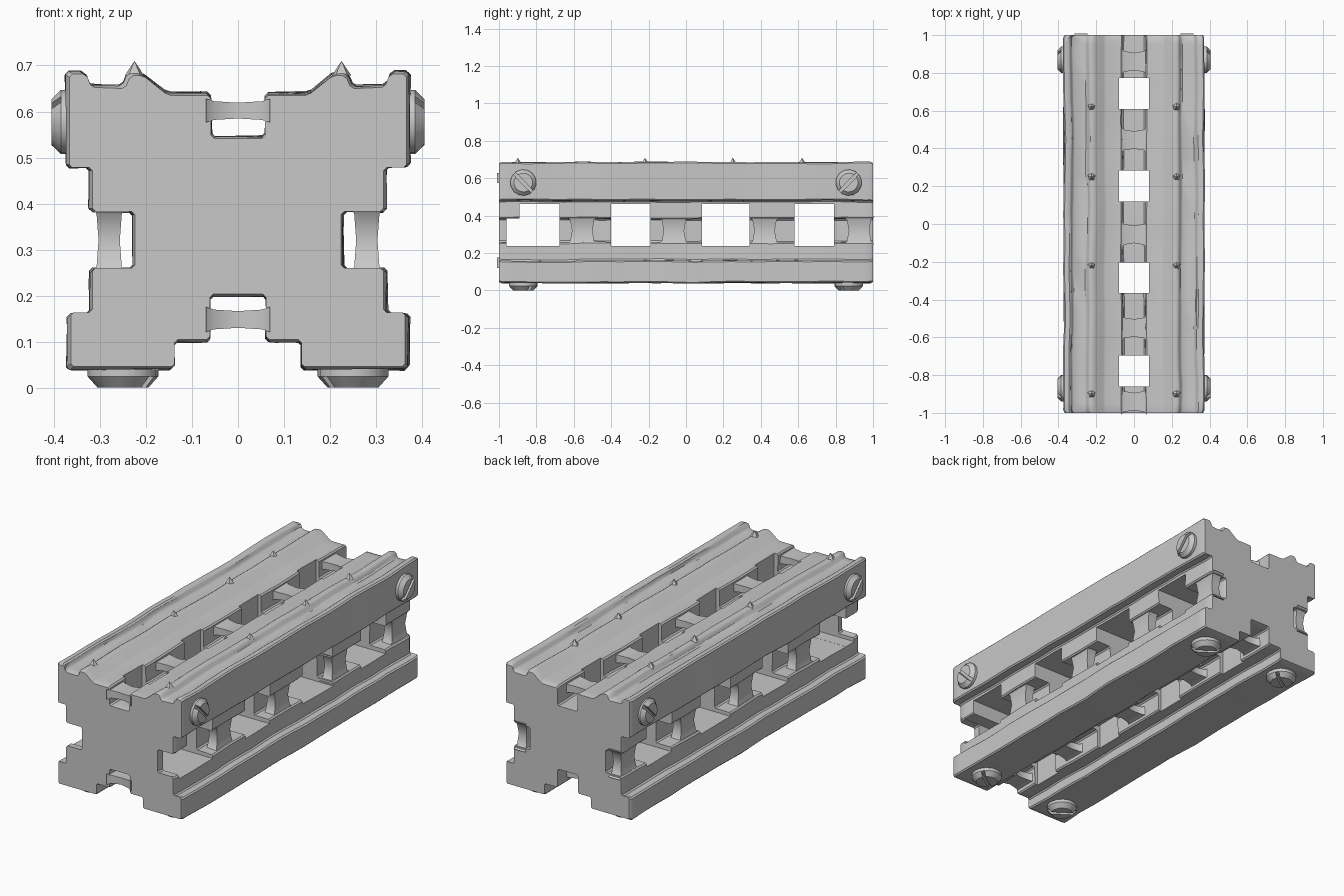
import bpy, bmesh, math
from mathutils import Matrix, Vector, noise

if "Cube" in bpy.data.objects:
    bpy.data.objects.remove(bpy.data.objects["Cube"])

# One worn grey finish
GREY = (0.58, 0.58, 0.58, 1)
mat = bpy.data.materials.new("worn grey")
mat.use_nodes = True
mat.diffuse_color = GREY
mat.node_tree.nodes["Principled BSDF"].inputs["Base Color"].default_value = GREY


def finish(name, bm):
    bmesh.ops.recalc_face_normals(bm, faces=bm.faces)
    me = bpy.data.meshes.new(name)
    bm.to_mesh(me)
    bm.free()
    me.materials.append(mat)
    ob = bpy.data.objects.new(name, me)
    bpy.context.collection.objects.link(ob)
    return ob


def activate(ob):
    bpy.ops.object.select_all(action='DESELECT')
    ob.select_set(True)
    bpy.context.view_layer.objects.active = ob


def smooth(ob, angle=35):
    activate(ob)
    bpy.ops.object.shade_smooth_by_angle(angle=math.radians(angle))


def loft(bm, rings):
    """Skin closed rings of points and cap both ends."""
    loops = [[bm.verts.new(p) for p in r] for r in rings]
    n = len(loops[0])
    for a, b in zip(loops, loops[1:]):
        for i in range(n):
            j = (i + 1) % n
            bm.faces.new((a[i], a[j], b[j], b[i]))
    bm.faces.new(loops[0])
    bm.faces.new(loops[-1][::-1])


def chamfer(points, r):
    """Cut every corner of a closed outline."""
    out = []
    for i, p in enumerate(points):
        p = Vector(p)
        for q in (points[i - 1], points[(i + 1) % len(points)]):
            out.append(p + (Vector(q) - p).normalized() * r)
    return out


# Body: cross-section of four rails around a core, run along y
half = [(.062, .2), (.062, .1), (.14, .1), (.14, .04), (.37, .04), (.37, .16),
        (.322, .16), (.322, .258), (.228, .258), (.228, .383), (.322, .383),
        (.322, .48), (.373, .48), (.373, .687), (.335, .687), (.325, .658),
        (.25, .655), (.238, .684), (.21, .684), (.155, .64), (.06, .64), (.06, .545)]
outline = chamfer(half + [(-x, z) for x, z in reversed(half)], .007)
stations = [-1, -.985] + [-.95 + .1 * i for i in range(20)] + [.985, 1]
rings = []
for y in stations:
    k = .982 if abs(y) == 1 else 1
    ring = []
    for x, z in outline:
        w = noise.noise_vector(Vector((x * 5, y * 5, z * 5))) * (.006 if k == 1 else 0)
        ring.append((x * k + w.x, y, .36 + (z - .36) * k + w.z))
    rings.append(ring)
bm = bmesh.new()
loft(bm, rings)
body = finish("rail_body", bm)


def cut(name, boxes):
    """Remove a set of separate boxes (low corner, high corner) from the body."""
    bm = bmesh.new()
    for lo, hi in boxes:
        lo, hi = Vector(lo), Vector(hi)
        m = Matrix.Translation((lo + hi) / 2) @ Matrix.Diagonal((*(hi - lo), 1))
        bmesh.ops.create_cube(bm, size=1, matrix=m)
    cutter = finish(name, bm)
    cutter.hide_render = True
    mod = body.modifiers.new(name, 'BOOLEAN')
    mod.operation = 'DIFFERENCE'
    mod.solver = 'EXACT'
    mod.object = cutter
    activate(body)
    bpy.ops.object.modifier_apply(modifier=name)
    bpy.data.objects.remove(cutter)


# Open cells: sideways windows, a deeper front window, and vertical shafts
side_cells = [(-.89, -.675), (-.4, -.19), (.085, .34), (.58, .79)]
shafts = [(-.86, -.695), (-.366, -.203), (.12, .283), (.61, .772)]
cut("side_cutter", [((-.6, a, .237), (.6, b, .462)) for a, b in side_cells])
cut("front_cutter", [((-.6, -.96, .2375), (.6, -.8, .386))])
cut("shaft_cutter", [((-.08, a, -.2), (.08, b, .9)) for a, b in shafts])
smooth(body)


def strut(name, centre, axis, length, wide, thick):
    """Waisted strut: wide is along y, axis is 'x' or 'z'."""
    bm = bmesh.new()
    rings = []
    for t, s in ((-1, 1), (-.75, .78), (0, .66), (.75, .78), (1, 1)):
        ring = []
        for u, v in ((-1, -1), (1, -1), (1, 1), (-1, 1)):
            a, b, c = t * length / 2, u * s * wide / 2, v * s * thick / 2
            p = Vector((a, b, c) if axis == 'x' else (c, b, a))
            ring.append(p + Vector(centre))
        rings.append(ring)
    loft(bm, rings)
    smooth(finish(name, bm))


# Posts in the side notches
for y in (-.555, -.065, .42, .925):
    for side, sx in (("left", 1), ("right", -1)):
        strut(side + "_post", (sx * .28, y, .32), 'z', .15, .165, .07)

# Cross bars in the upper and lower slots
for y in (-.94, -.55, -.055, .445, .86):
    strut("upper_bar", (0, y, .602), 'x', .14, .14, .052)
    strut("lower_bar", (0, y, .148), 'x', .14, .14, .055)


def bolt(name, centre, direction, radius, height, turn):
    """Slotted screw head: a base disc and two half caps."""
    bm = bmesh.new()
    bmesh.ops.create_cone(bm, cap_ends=True, segments=14, radius1=radius,
                          radius2=radius, depth=height,
                          matrix=Matrix.Translation((0, 0, -height * .1)))
    for s in (1, -1):
        cap = bmesh.new()
        bmesh.ops.create_cone(cap, cap_ends=True, segments=14, radius1=radius,
                              radius2=radius * .72, depth=height * .6,
                              matrix=Matrix.Translation((0, 0, height * .7)))
        res = bmesh.ops.bisect_plane(
            cap, geom=cap.verts[:] + cap.edges[:] + cap.faces[:],
            plane_co=(0, s * .009, 0), plane_no=(0, s, 0), clear_inner=True)
        edges = [e for e in res["geom_cut"] if isinstance(e, bmesh.types.BMEdge)]
        bmesh.ops.contextual_create(cap, geom=edges)
        tmp = bpy.data.meshes.new("half_cap")
        cap.to_mesh(tmp)
        cap.free()
        bm.from_mesh(tmp)
        bpy.data.meshes.remove(tmp)
    rot = Vector(direction).to_track_quat('Z', 'Y').to_matrix().to_4x4()
    bm.transform(Matrix.Translation(centre) @ rot @ Matrix.Rotation(turn, 4, 'Z'))
    smooth(finish(name, bm))


# Screw heads on the upper rail sides and under the lower rails
for side, sx in (("left", 1), ("right", -1)):
    for end, sy in (("front", -1), ("back", 1)):
        bolt(f"{side}_{end}_side_bolt", (sx * .372, sy * .87, .577), (sx, 0, 0),
             .07, .033, .8 * sx * sy)
        bolt(f"{side}_{end}_foot_bolt", (sx * .25, sy * .87, .04), (0, 0, -1),
             .077, .04, .6 * sx * sy)

# Small chipped burrs along the top ridges
for sx in (1, -1):
    for y in (-.9, -.22, .25, .62):
        bm = bmesh.new()
        bmesh.ops.create_cone(bm, cap_ends=True, segments=5, radius1=.022, radius2=0,
                              depth=.032, matrix=Matrix.Translation((sx * .225, y, .694)))
        finish("ridge_burr", bm)
